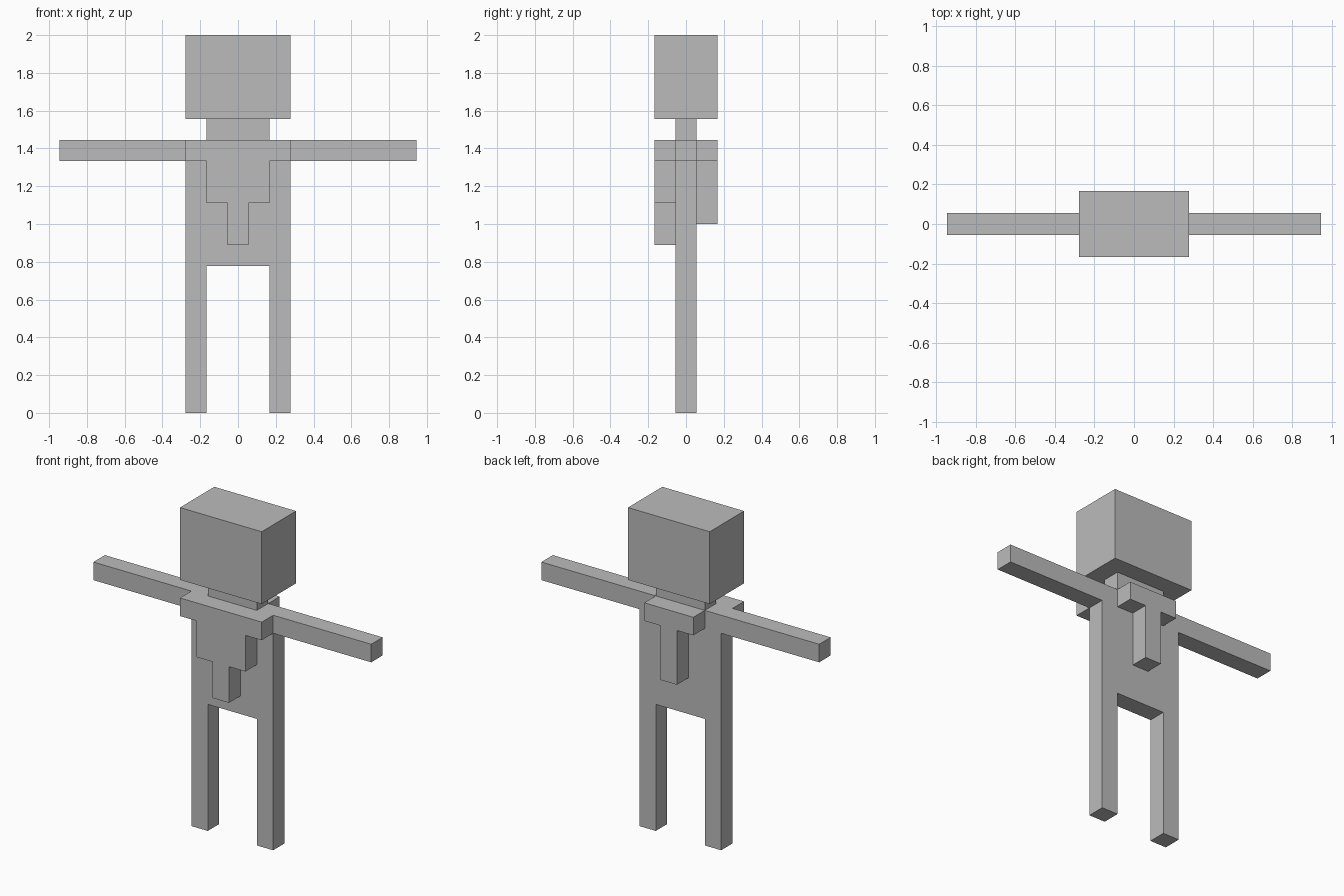
import bpy
import bmesh

if "Cube" in bpy.data.objects:
    bpy.data.objects.remove(bpy.data.objects["Cube"])

U = 2 / 18  # block unit: the figure is 18 blocks tall

grey = bpy.data.materials.new("plain grey")
grey.diffuse_color = (0.5, 0.5, 0.5, 1)
grey.use_nodes = True
grey.node_tree.nodes["Principled BSDF"].inputs["Base Color"].default_value = grey.diffuse_color


def slab(name, half, y0, y1):
    """Mirror a half outline (x, z in blocks, top to bottom) and extrude it from y0 to y1."""
    outline = half + [(-x, z) for x, z in reversed(half)]
    bm = bmesh.new()
    face = bm.faces.new([bm.verts.new((x * U, y0 * U, z * U)) for x, z in outline])
    new = bmesh.ops.extrude_face_region(bm, geom=[face], use_keep_orig=True)["geom"]
    moved = [v for v in new if isinstance(v, bmesh.types.BMVert)]
    bmesh.ops.translate(bm, verts=moved, vec=(0, (y1 - y0) * U, 0))
    bmesh.ops.recalc_face_normals(bm, faces=bm.faces[:])
    mesh = bpy.data.meshes.new(name)
    bm.to_mesh(mesh)
    bm.free()
    mesh.materials.append(grey)
    obj = bpy.data.objects.new(name, mesh)
    bpy.context.collection.objects.link(obj)
    return obj


# Neck, outstretched arms, torso and legs in one flat silhouette
slab("body", [(1.5, 14), (1.5, 13), (8.5, 13), (8.5, 12), (2.5, 12),
              (2.5, 0), (1.5, 0), (1.5, 7)], -0.5, 0.5)

# Head block
slab("head", [(2.5, 18), (2.5, 14)], -1.5, 1.5)

# Stepped chest piece on the front
slab("chest_piece", [(2.5, 13), (2.5, 12), (1.5, 12), (1.5, 10),
                     (0.5, 10), (0.5, 8)], -1.5, -0.5)

# T-shaped piece on the back
slab("back_piece", [(1.5, 13), (1.5, 12), (0.5, 12), (0.5, 9)], 0.5, 1.5)
